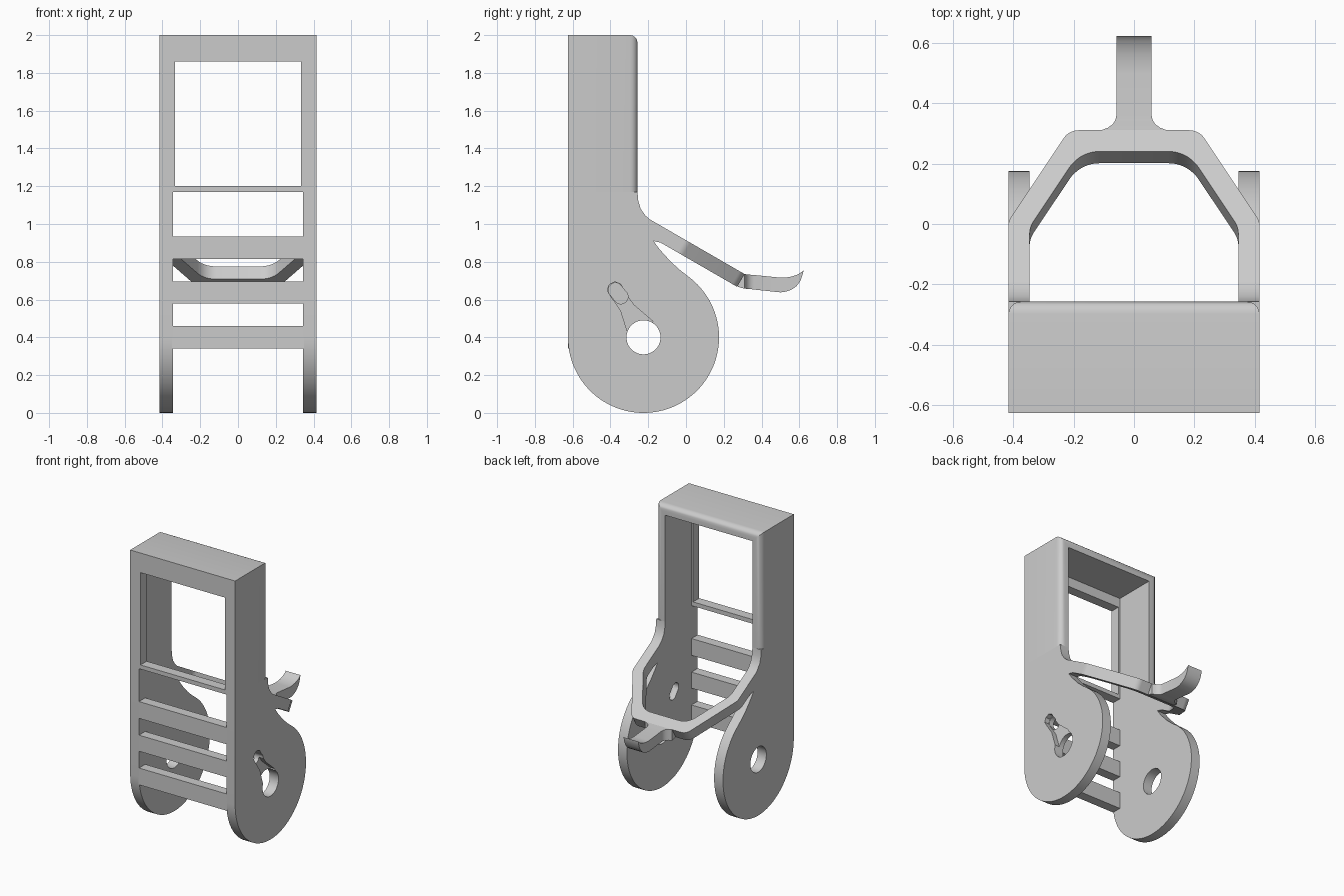
import bpy, bmesh, math
from mathutils import Vector

cube = bpy.data.objects.get("Cube")
if cube:
    bpy.data.objects.remove(cube, do_unlink=True)

grey = bpy.data.materials.new("plain_grey")
grey.use_nodes = True
grey.diffuse_color = (0.6, 0.6, 0.6, 1)
grey.node_tree.nodes["Principled BSDF"].inputs["Base Color"].default_value = (0.6, 0.6, 0.6, 1)

HALF, INNER = 0.415, 0.345        # outer and inner half width
FRONT, BACK, WALL = -0.625, -0.257, 0.07
AXLE = (-0.225, 0.4)
JOIN = 1.17                       # height where the upper shell starts


def finish(name, bm):
    bmesh.ops.recalc_face_normals(bm, faces=bm.faces[:])
    mesh = bpy.data.meshes.new(name)
    bm.to_mesh(mesh)
    bm.free()
    mesh.materials.append(grey)
    ob = bpy.data.objects.new(name, mesh)
    bpy.context.collection.objects.link(ob)
    return ob


def loft(name, rings):
    """Closed solid through a list of equal rings of points."""
    bm = bmesh.new()
    loops = [[bm.verts.new(p) for p in ring] for ring in rings]
    n = len(loops[0])
    for a, b in zip(loops, loops[1:]):
        for i in range(n):
            j = (i + 1) % n
            bm.faces.new((a[i], a[j], b[j], b[i]))
    bm.faces.new(loops[0])
    bm.faces.new(loops[-1][::-1])
    return finish(name, bm)


def prism_x(name, pts, x0, x1):
    return loft(name, [[(x, y, z) for y, z in pts] for x in (x0, x1)])


def box(name, x, y, z):
    return prism_x(name, [(y[0], z[0]), (y[1], z[0]), (y[1], z[1]), (y[0], z[1])], *x)


def arc(centre, r, start, end, n):
    angles = [math.radians(start + (end - start) * i / n) for i in range(n + 1)]
    return [(centre[0] + r * math.cos(a), centre[1] + r * math.sin(a)) for a in angles]


def rounded(corners, n=8):
    """Path with each (x, y, radius) corner replaced by a fillet."""
    out = []
    for i, (x, y, r) in enumerate(corners):
        p = Vector((x, y))
        if r == 0:
            out.append((x, y))
            continue
        u = (Vector(corners[i - 1][:2]) - p).normalized()
        v = (Vector(corners[i + 1][:2]) - p).normalized()
        half = u.angle(v) / 2
        c = p + (u + v).normalized() * r / math.sin(half)
        a = p + u * r / math.tan(half) - c
        b = p + v * r / math.tan(half) - c
        sweep = a.angle_signed(b)
        for k in range(n + 1):
            t = -sweep * k / n
            out.append((c.x + a.x * math.cos(t) - a.y * math.sin(t),
                        c.y + a.x * math.sin(t) + a.y * math.cos(t)))
    return out


def cut(target, *cutters):
    bpy.context.view_layer.objects.active = target
    for c in cutters:
        mod = target.modifiers.new("cut", 'BOOLEAN')
        mod.operation, mod.solver, mod.object = 'DIFFERENCE', 'EXACT', c
        bpy.ops.object.modifier_apply(modifier=mod.name)
        bpy.data.objects.remove(c, do_unlink=True)


parts = []

# Upper shell: block with rounded back edges, hollowed from behind
shell = box("upper_shell", (-HALF, HALF), (FRONT, BACK), (JOIN, 2))
bm = bmesh.new()
bm.from_mesh(shell.data)
edges = [e for e in bm.edges if all(v.co.y > BACK - 0.01 for v in e.verts)
         and any(v.co.z > 1.9 for v in e.verts)]
bmesh.ops.bevel(bm, geom=edges, offset=0.04, segments=5, profile=0.5, affect='EDGES')
bm.to_mesh(shell.data)
bm.free()
cut(shell, box("hollow", (-INNER, INNER), (-0.8, 0), (1, 2 - WALL)))
parts.append(shell)

# Side plates: round lobe below, notch under the lever, neck up to the shell
profile = arc(AXLE, 0.4, 180, 412, 64)
profile += [(-0.03, 0.755), (-0.08, 0.80), (-0.14, 0.866), (-0.172, 0.91), (-0.13, 0.90),
            (-0.1, 0.971), (-0.19, 1.023), (-0.215, 1.045), (-0.24, 1.08), (-0.253, 1.125),
            (BACK, JOIN), (FRONT, JOIN)]
for side, name in ((-1, "right_side_plate"), (1, "left_side_plate")):
    plate = prism_x(name, profile, side * INNER, side * HALF)
    cut(plate, prism_x("axle_hole", arc(AXLE, 0.09, 0, 354, 59), side * 0.3, side * 0.5))
    parts.append(plate)

# Keyed recess and through slot, only in the left plate
recess = [(-0.31, 0.43), (-0.345, 0.54), (-0.405, 0.628), (-0.417, 0.65), (-0.405, 0.68),
          (-0.375, 0.694), (-0.345, 0.68), (-0.305, 0.61), (-0.275, 0.57), (-0.175, 0.485), AXLE]
slot = arc((-0.373, 0.65), 0.038, 50, 230, 12) + arc((-0.345, 0.615), 0.038, 230, 410, 12)
cut(parts[-1], prism_x("recess", recess, HALF - 0.035, 0.5), prism_x("slot", slot, 0.3, 0.5))

# Front frame: header, thin sill, jambs and three slats
depth = (FRONT, FRONT + WALL)
for name, z in (("header", (1.86, 1.95)), ("window_sill", (JOIN, 1.2)), ("upper_slat", (0.935, 0.815)),
                ("middle_slat", (0.695, 0.58)), ("lower_slat", (0.46, 0.34))):
    parts.append(box(name, (-INNER - 0.005, INNER + 0.005), depth, z))
for side, name in ((-1, "right_jamb"), (1, "left_jamb")):
    parts.append(box(name, (side * 0.333, side * 0.35), depth, (JOIN, 1.9)))

# Lever yoke: a U-shaped plan laid on a plane sloping down to the back
outer = rounded([(HALF, -0.2, 0), (HALF, 0.01, 0.05), (0.215, 0.31, 0.06), (0, 0.31, 0)])
inner = rounded([(INNER, -0.2, 0), (INNER, -0.01, 0.08), (0.178, 0.24, 0.12), (0, 0.24, 0)])
mirror = lambda path: [(-x, y) for x, y in path[-2::-1]]
plan = outer + mirror(outer) + (inner + mirror(inner))[::-1]
slope = math.radians(30)
top = [Vector((x, y, 0.735 - (y - 0.31) * math.tan(slope))) for x, y in plan]
down = Vector((0, -math.sin(slope), -math.cos(slope))) * 0.078
parts.append(loft("lever_yoke", [top, [p + down for p in top]]))

# Finger tab: flared at its root, curled up to a thin tip (y, upper z, lower z, half width)
stations = [(0.275, 0.738, 0.667, 0.108), (0.31, 0.735, 0.658, 0.108), (0.318, 0.734, 0.657, 0.087),
            (0.33, 0.733, 0.656, 0.070), (0.345, 0.731, 0.655, 0.061), (0.36, 0.73, 0.653, 0.058),
            (0.5, 0.716, 0.638, 0.058), (0.53, 0.717, 0.642, 0.058), (0.56, 0.722, 0.653, 0.058),
            (0.585, 0.73, 0.671, 0.058), (0.605, 0.741, 0.698, 0.058), (0.616, 0.749, 0.728, 0.058),
            (0.622, 0.756, 0.752, 0.058)]
parts.append(loft("finger_tab", [[(-w, y, a), (w, y, a), (w, y, b), (-w, y, b)]
                                 for y, a, b, w in stations]))

# Smooth the curves, keep the hard edges
bpy.ops.object.select_all(action='DESELECT')
for ob in parts:
    ob.select_set(True)
bpy.context.view_layer.objects.active = parts[0]
bpy.ops.object.shade_smooth_by_angle(angle=math.radians(30))
